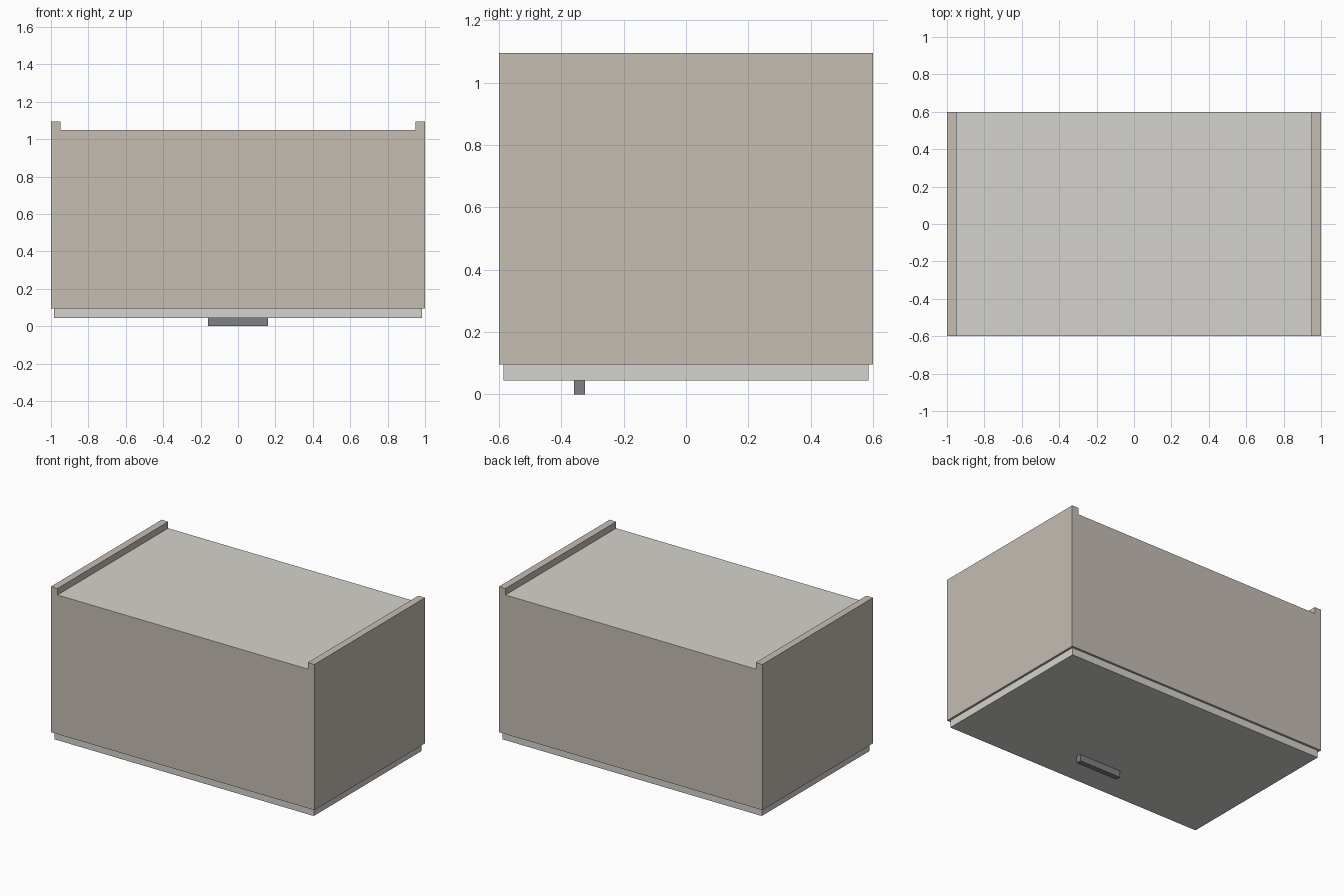
import bpy

if "Cube" in bpy.data.objects:
    bpy.data.objects.remove(bpy.data.objects["Cube"])


def material(name, color):
    m = bpy.data.materials.new(name)
    m.diffuse_color = (*color, 1.0)
    m.use_nodes = True
    m.node_tree.nodes["Principled BSDF"].inputs["Base Color"].default_value = m.diffuse_color
    return m


beige = material("beige_board", (0.56, 0.51, 0.45))
pale = material("pale_board", (0.66, 0.65, 0.61))
metal = material("grey_metal", (0.22, 0.22, 0.23))


def box(name, x, y, z, mat):
    """Box from (min, max) ranges on each axis."""
    r = (x, y, z)
    bpy.ops.mesh.primitive_cube_add(size=1, location=[(a + b) / 2 for a, b in r])
    ob = bpy.context.object
    ob.name = name
    ob.scale = [b - a for a, b in r]
    bpy.ops.object.transform_apply(location=False, rotation=False, scale=True)
    ob.data.materials.append(mat)
    return ob


T = 0.05                       # board thickness
Z0, Z1, ZB = 0.095, 1.095, 1.047

# Cabinet lying on its door: tall sides, and the two boards between them
for s, side, end in ((-1, "left", "bottom"), (1, "right", "top")):
    box(side + "_side", sorted((s, s * (1 - T))), (-0.6, 0.6), (Z0, Z1), beige)
    box(end + "_board", (-1 + T, 1 - T), sorted((s * 0.6, s * (0.6 - T))), (Z0, ZB), beige)

# Thin recessed back panel
box("back_panel", (-1 + T, 1 - T), (-0.6, 0.6), (ZB, 1.05), pale)

# Door and handle
box("door", (-0.985, 0.985), (-0.585, 0.585), (0.045, Z0), pale)
box("handle", (-0.16, 0.16), (-0.36, -0.324), (0.0, 0.045), metal)
